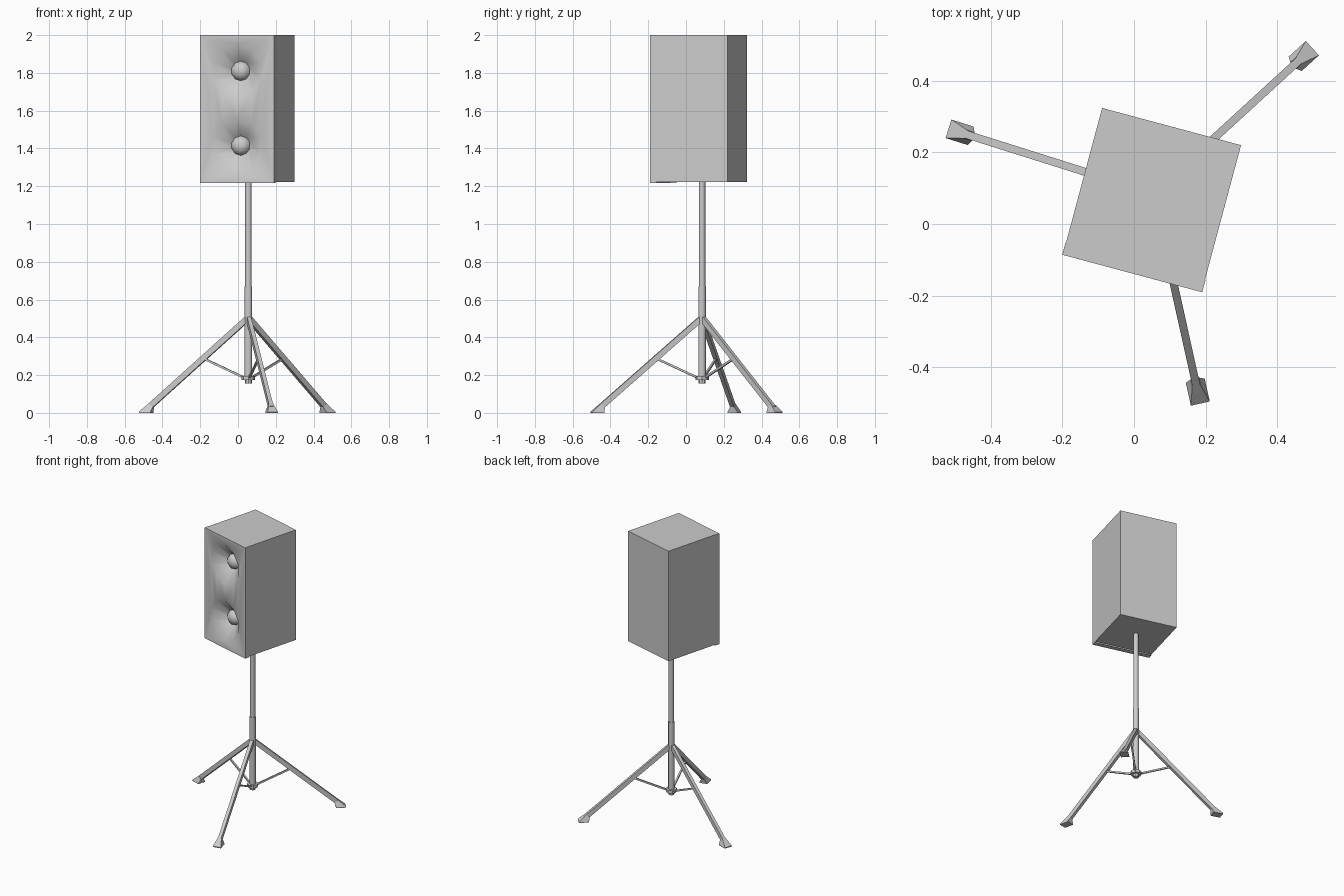
import bpy, bmesh
from math import radians, sin, cos, pi
from mathutils import Vector, Matrix

cube = bpy.data.objects.get("Cube")
if cube:
    bpy.data.objects.remove(cube, do_unlink=True)

grey = bpy.data.materials.new("plain grey")
grey.use_nodes = True
grey.diffuse_color = (0.6, 0.6, 0.6, 1)
grey.node_tree.nodes["Principled BSDF"].inputs["Base Color"].default_value = (0.6, 0.6, 0.6, 1)


def finish(name, bm, matrix=None, smooth=None):
    """Turn a bmesh into a named grey object."""
    mesh = bpy.data.meshes.new(name)
    bm.to_mesh(mesh)
    bm.free()
    mesh.materials.append(grey)
    obj = bpy.data.objects.new(name, mesh)
    bpy.context.collection.objects.link(obj)
    if matrix:
        obj.matrix_world = matrix
    if smooth:
        bpy.ops.object.select_all(action='DESELECT')
        obj.select_set(True)
        bpy.context.view_layer.objects.active = obj
        bpy.ops.object.shade_smooth_by_angle(angle=radians(smooth))
    return obj


def cylinder(name, x, y, z0, z1, radius, sides=12):
    bm = bmesh.new()
    bmesh.ops.create_cone(bm, cap_ends=True, segments=sides, radius1=radius,
                          radius2=radius, depth=z1 - z0,
                          matrix=Matrix.Translation((x, y, (z0 + z1) / 2)))
    finish(name, bm, smooth=40)


def beam(name, a, b, width, height):
    """Square bar between two points, its width kept horizontal."""
    a, b = Vector(a), Vector(b)
    d = b - a
    bm = bmesh.new()
    bmesh.ops.create_cube(bm, size=1)
    bmesh.ops.scale(bm, vec=(width, height, d.length), verts=bm.verts)
    finish(name, bm, Matrix.Translation((a + b) / 2)
           @ d.to_track_quat('Z', 'Y').to_matrix().to_4x4())


# Cabinet frame: origin at the middle of the front, y runs inwards
cabinet = Matrix.Translation((-0.005, -0.138, 0)) @ Matrix.Rotation(radians(-15), 4, 'Z')
HALF, DEPTH, PANEL, TOP = 0.202, 0.424, 0.036, 2.0

# Cabinet body, open where the front panel sits
bm = bmesh.new()
bmesh.ops.create_cube(bm, size=1)
bmesh.ops.scale(bm, vec=(2 * HALF - 0.003, DEPTH - PANEL, TOP - 1.223), verts=bm.verts)
bmesh.ops.translate(bm, vec=(0, (DEPTH + PANEL) / 2, (TOP + 1.223) / 2), verts=bm.verts)
bmesh.ops.delete(bm, geom=[f for f in bm.faces if f.normal.y < -0.9], context='FACES')
finish("cabinet_body", bm, cabinet)

# Front panel with two sunken speaker cones
SIDES = 10
bm = bmesh.new()


def loop(points):
    verts = [bm.verts.new(p) for p in points]
    edges = [bm.edges.new((verts[i - 1], verts[i])) for i in range(len(verts))]
    return verts, edges


def ring(z, radius, y):
    return loop([(radius * cos((i + 0.5) * 2 * pi / SIDES), y,
                  z + radius * sin((i + 0.5) * 2 * pi / SIDES)) for i in range(SIDES)])


def bridge(a, b):
    for i in range(len(a)):
        bm.faces.new((a[i - 1], a[i], b[i], b[i - 1]))


BOTTOM = 1.218
corners = [(-HALF, BOTTOM), (HALF, BOTTOM), (HALF, TOP), (-HALF, TOP)]
outer, fill_edges = loop([(x, 0, z) for x, z in corners])
rims = []
for z in (1.81, 1.415):
    verts, edges = ring(z, 0.138, 0)
    rims.append((z, verts))
    fill_edges = fill_edges + edges
bmesh.ops.triangle_fill(bm, use_beauty=True, edges=fill_edges, normal=(0, -1, 0))
back, _ = loop([(x, PANEL, z) for x, z in corners])
bridge(outer, back)
for z, verts in rims:
    # cone, then the domed cap in its middle
    for radius, y in ((0.052, 0.075), (0.043, 0.055), (0.025, 0.043)):
        inner, _ = ring(z, radius, y)
        bridge(verts, inner)
        verts = inner
    tip = bm.verts.new((0, 0.038, z))
    for i in range(SIDES):
        bm.faces.new((verts[i - 1], verts[i], tip))
bmesh.ops.recalc_face_normals(bm, faces=bm.faces)
bm.normal_update()
if sum(f.normal.y * f.calc_area() for f in bm.faces) > 0:
    bmesh.ops.reverse_faces(bm, faces=bm.faces)
finish("front_panel", bm, cabinet, smooth=60)

# Stand pole, collar and end plug
PX, PY = 0.055, 0.085
cylinder("upper_pole", PX, PY, 0.6, 1.23, 0.017)
cylinder("lower_pole", PX, PY, 0.18, 0.67, 0.02)
cylinder("brace_collar", PX, PY, 0.175, 0.196, 0.036, 8)
cylinder("pole_plug", PX, PY, 0.155, 0.18, 0.019, 8)

# Three legs, each with a brace and a flared foot
for name, angle in (("back_left", 42.5), ("back_right", 162.5), ("front", -77.5)):
    spin = Matrix.Translation((PX, PY, 0)) @ Matrix.Rotation(radians(angle), 4, 'Z')
    beam(name + "_leg", spin @ Vector((0.008, 0, 0.497)),
         spin @ Vector((0.558, 0, 0.024)), 0.022, 0.03)
    beam(name + "_brace", spin @ Vector((0.025, 0, 0.187)),
         spin @ Vector((0.242, 0, 0.285)), 0.011, 0.011)
    bm = bmesh.new()
    rings = []
    for r0, r1, half, z0, z1 in ((0.535, 0.6, 0.027, 0, 0),
                                 (0.535, 0.6, 0.027, 0.006, 0.006),
                                 (0.528, 0.55, 0.012, 0.03, 0.05)):
        rings.append([bm.verts.new(p) for p in ((r0, -half, z0), (r1, -half, z1),
                                                (r1, half, z1), (r0, half, z0))])
    bridge(rings[0], rings[1])
    bridge(rings[1], rings[2])
    bm.faces.new(rings[0])
    bm.faces.new(rings[2])
    bmesh.ops.recalc_face_normals(bm, faces=bm.faces)
    finish(name + "_foot", bm, spin)
